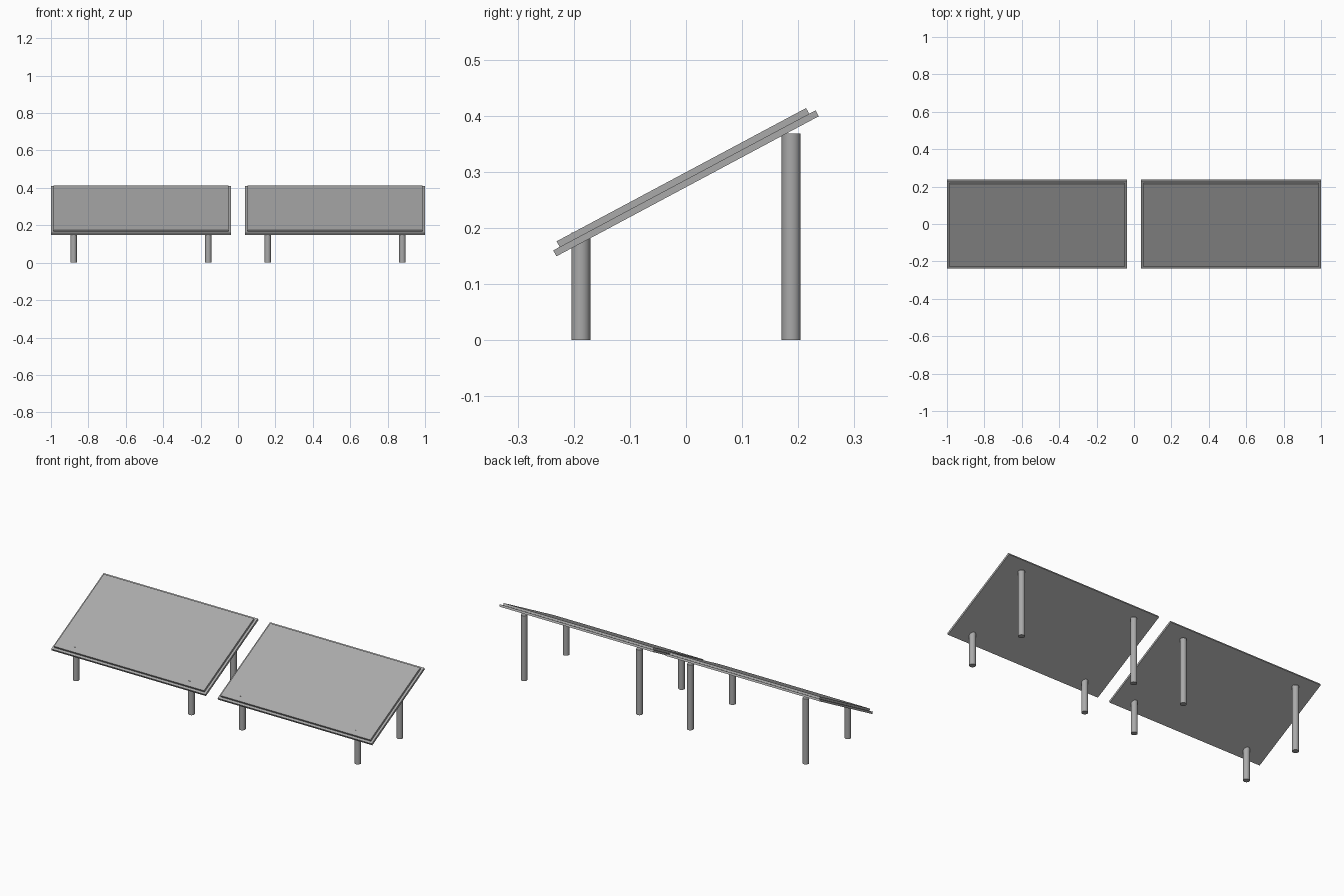
import bpy
from math import radians, sin, cos
from mathutils import Vector

if "Cube" in bpy.data.objects:
    bpy.data.objects.remove(bpy.data.objects["Cube"])

TILT = radians(28.1)
NORMAL = Vector((0, -sin(TILT), cos(TILT)))

grey = bpy.data.materials.new("mid grey")
grey.diffuse_color = (0.4, 0.4, 0.4, 1)
grey.use_nodes = True
grey.node_tree.nodes["Principled BSDF"].inputs["Base Color"].default_value = grey.diffuse_color


def slab(name, centre, size):
    """Thin box tilted towards the front."""
    bpy.ops.mesh.primitive_cube_add(size=1, location=centre, rotation=(TILT, 0, 0))
    ob = bpy.context.object
    ob.name = name
    for v in ob.data.vertices:
        v.co = [c * s for c, s in zip(v.co, size)]
    ob.data.materials.append(grey)


def leg(name, x, y, height):
    """Upright round post standing on the ground."""
    bpy.ops.mesh.primitive_cylinder_add(vertices=32, radius=0.017, depth=height,
                                        location=(x, y, height / 2))
    ob = bpy.context.object
    ob.name = name
    ob.data.materials.append(grey)
    bpy.ops.object.shade_smooth_by_angle(angle=radians(40))


for side, label in ((-1, "left"), (1, "right")):
    cx = side * 0.519
    base = Vector((cx, 0, 0.2795))
    # backing frame and the slightly smaller panel lying on it
    slab(label + "_frame", base, (0.962, 0.530, 0.012))
    slab(label + "_panel", base + NORMAL * 0.0115, (0.936, 0.504, 0.012))
    # short front legs (tips just pierce the panel) and tall rear legs
    for dx in (-0.36, 0.36):
        leg(label + "_front_leg", cx + dx, -0.1875, 0.1915)
        leg(label + "_rear_leg", cx + dx, 0.1875, 0.368)
